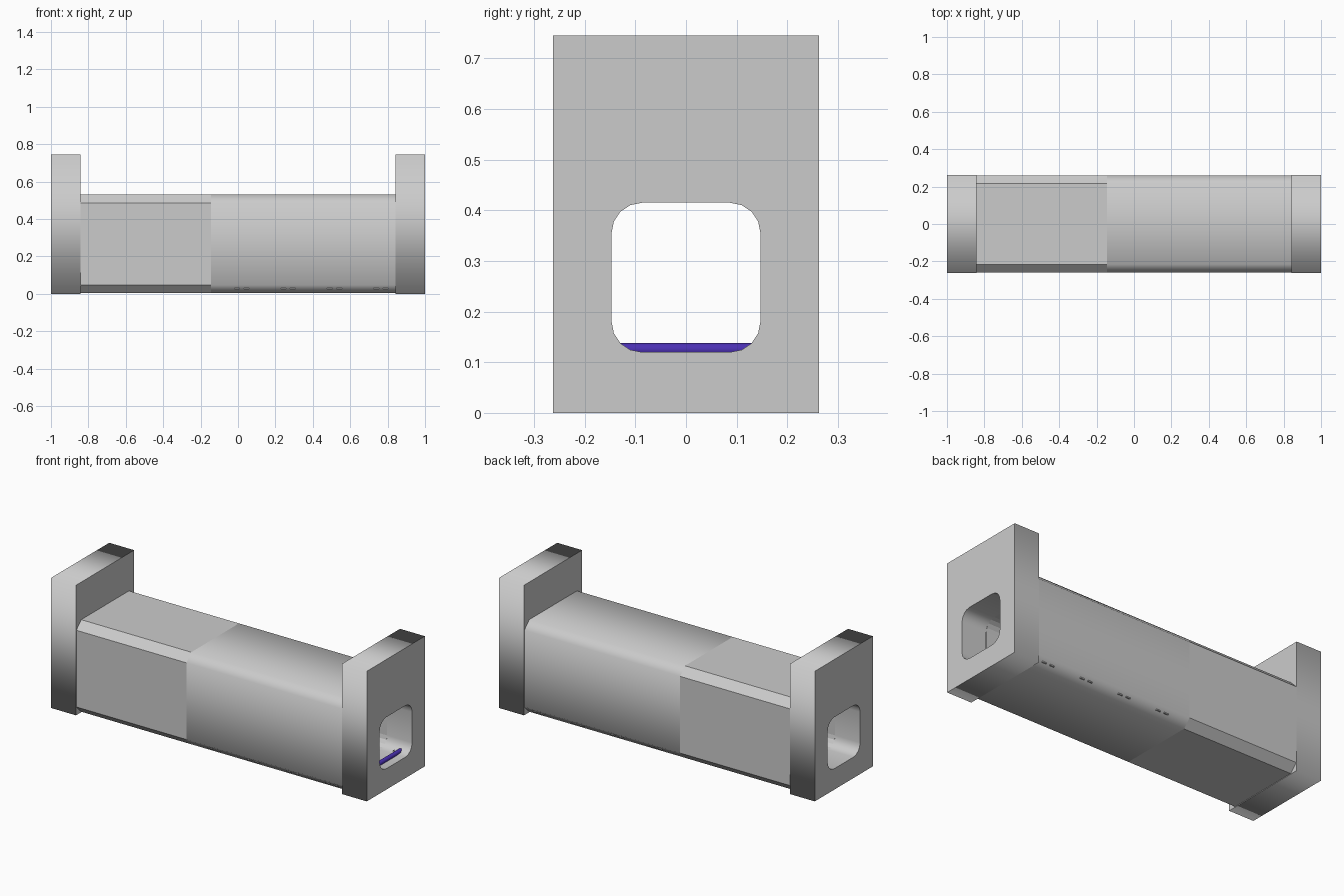
import bpy, bmesh, math

if "Cube" in bpy.data.objects:
    bpy.data.objects.remove(bpy.data.objects["Cube"])

# Cross-sections as (y, z) points
def rounded(hw, z0, z1, r, n):
    pts = []
    for i, (cy, cz) in enumerate([(hw - r, z1 - r), (r - hw, z1 - r), (r - hw, z0 + r), (hw - r, z0 + r)]):
        for k in range(n + 1):
            a = math.pi / 2 * (i + k / n)
            pts.append((cy + r * math.cos(a), cz + r * math.sin(a)))
    return pts

BODY = rounded(0.26, 0.003, 0.53, 0.044, 1)
HOLE = rounded(0.147, 0.12, 0.415, 0.06, 4)

def tube(name, pts, x0, x1, smooth=False, inward=False):
    bm = bmesh.new()
    a = [bm.verts.new((x0, y, z)) for y, z in pts]
    b = [bm.verts.new((x1, y, z)) for y, z in pts]
    for i in range(len(pts)):
        j = (i + 1) % len(pts)
        f = bm.faces.new((a[i], a[j], b[j], b[i]))
        f.smooth = smooth
    bm.normal_update()
    top = max(bm.faces, key=lambda f: f.calc_center_median().z)
    if (top.normal.z < 0) != inward:
        bmesh.ops.reverse_faces(bm, faces=bm.faces[:])
    me = bpy.data.meshes.new(name)
    bm.to_mesh(me)
    bm.free()
    ob = bpy.data.objects.new(name, me)
    bpy.context.collection.objects.link(ob)
    return ob

def box(name, loc, size):
    bpy.ops.mesh.primitive_cube_add(size=1, location=loc)
    ob = bpy.context.object
    ob.name = name
    ob.scale = size
    return ob

def end_plate(name, x):
    cu = bpy.data.curves.new(name, 'CURVE')
    cu.dimensions = '2D'
    cu.fill_mode = 'BOTH'
    cu.extrude = 0.079
    rect = [(-0.263, 0), (0.263, 0), (0.263, 0.745), (-0.263, 0.745)]
    for pts in (rect, HOLE):
        sp = cu.splines.new('POLY')
        sp.points.add(len(pts) - 1)
        for p, (y, z) in zip(sp.points, pts):
            p.co = (y, z, 0, 1)
        sp.use_cyclic_u = True
    ob = bpy.data.objects.new(name, cu)
    bpy.context.collection.objects.link(ob)
    ob.location.x = x
    ob.rotation_euler = (math.pi / 2, 0, math.pi / 2)
    bpy.ops.object.select_all(action='DESELECT')
    bpy.context.view_layer.objects.active = ob
    ob.select_set(True)
    bpy.ops.object.convert(target='MESH')

# Tall plates at both ends
end_plate("left_end_plate", -0.921)
end_plate("right_end_plate", 0.921)

# Outer casing: faceted half and smooth half
tube("faceted_casing", BODY, -0.845, -0.145)
tube("smooth_casing", BODY, -0.145, 0.845, smooth=True)

# Passage through the casing
tube("passage_lining", rounded(0.145, 0.12, 0.415, 0.06, 4), -0.843, 0.843, inward=True)

# Roller at the right mouth with its brackets
purple = bpy.data.materials.new("purple")
purple.diffuse_color = (0.07, 0.03, 0.45, 1)
purple.use_nodes = True
purple.node_tree.nodes["Principled BSDF"].inputs["Base Color"].default_value = purple.diffuse_color
bpy.ops.mesh.primitive_cylinder_add(vertices=16, radius=0.013, depth=0.27,
                                    location=(0.94, 0, 0.125), rotation=(math.pi / 2, 0, 0))
roller = bpy.context.object
roller.name = "roller"
roller.data.materials.append(purple)
bpy.ops.object.shade_smooth_by_angle()
for s in (-1, 1):
    box("roller_bracket", (0.922, s * 0.105, 0.124), (0.02, 0.012, 0.014))

# Paired cross bars just showing through the lower corners
for i in range(4):
    for dx in (-0.025, 0.025):
        box("cross_bar", (0.02 + 0.248 * i + dx, 0, 0.028), (0.028, 0.489, 0.006))
